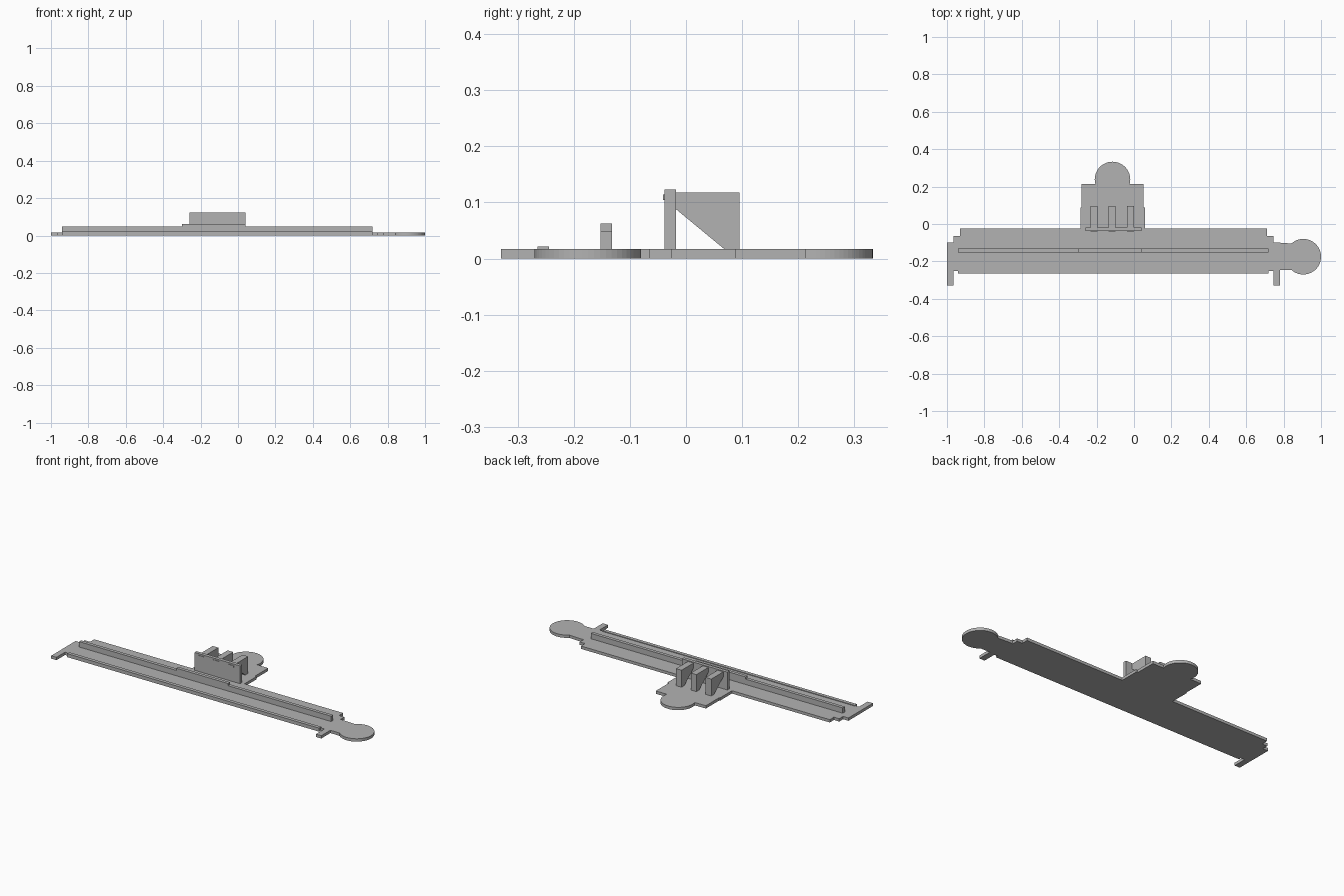
import bpy, bmesh
from math import sin, cos, radians
from mathutils import Vector

cube = bpy.data.objects.get("Cube")
if cube:
    bpy.data.objects.remove(cube, do_unlink=True)

grey = bpy.data.materials.new("plain grey")
grey.use_nodes = True
COLOUR = (0.45, 0.45, 0.45, 1)
grey.diffuse_color = COLOUR
grey.node_tree.nodes["Principled BSDF"].inputs["Base Color"].default_value = COLOUR


def extrude(name, points, offset):
    """Solid made by sweeping a flat outline along an offset."""
    bm = bmesh.new()
    face = bm.faces.new([bm.verts.new(p) for p in points])
    new = bmesh.ops.extrude_face_region(bm, geom=[face])["geom"]
    bmesh.ops.translate(bm, vec=Vector(offset),
                        verts=[v for v in new if isinstance(v, bmesh.types.BMVert)])
    bmesh.ops.recalc_face_normals(bm, faces=bm.faces)
    mesh = bpy.data.meshes.new(name)
    bm.to_mesh(mesh)
    bm.free()
    mesh.materials.append(grey)
    obj = bpy.data.objects.new(name, mesh)
    bpy.context.collection.objects.link(obj)
    return obj


def box(name, x, y, z):
    corners = [(x[0], y[0], z[0]), (x[1], y[0], z[0]), (x[1], y[1], z[0]), (x[0], y[1], z[0])]
    return extrude(name, corners, (0, 0, z[1] - z[0]))


def arc(cx, cy, r, start, end, steps=40):
    angles = [radians(start + (end - start) * i / steps) for i in range(steps + 1)]
    return [(cx + r * cos(a), cy + r * sin(a)) for a in angles]


# Flat base: long platform with stepped ends, two legs and two round lobes
TOP = 0.017
outline = [(-1, -0.33), (-0.965, -0.33), (-0.965, -0.25), (-0.94, -0.25),
           (0.72, -0.25), (0.745, -0.25), (0.745, -0.33), (0.78, -0.33), (0.78, -0.245)]
outline += arc(0.905, -0.175, 0.095, -132, 132)
outline += [(0.78, -0.1), (0.745, -0.1), (0.745, -0.064), (0.71, -0.064), (0.71, -0.025),
            (0.06, -0.025), (0.06, 0.088), (0.05, 0.088), (0.05, 0.213)]
outline += arc(-0.115, 0.238, 0.095, -15, 195)
outline += [(-0.28, 0.213), (-0.28, 0.088), (-0.285, 0.088), (-0.285, -0.025),
            (-0.93, -0.025), (-0.93, -0.064), (-0.965, -0.064), (-0.965, -0.1), (-1, -0.1)]
base = extrude("base_plate", [(x, y, 0) for x, y in outline], (0, 0, TOP))

# Low lip along the front edge
box("front_lip", (-0.94, 0.72), (-0.265, -0.244), (0, 0.021))

# Long rail with a raised middle length
rail = [(-0.94, TOP), (0.72, TOP), (0.72, 0.049), (0.04, 0.049), (0.04, 0.062),
        (-0.3, 0.062), (-0.3, 0.049), (-0.94, 0.049)]
extrude("long_rail", [(x, -0.152, z) for x, z in rail], (0, 0.02, 0))

# Upright panel held by three brackets, each with a tab through the panel
box("upright_panel", (-0.26, 0.04), (-0.038, -0.018), (TOP, 0.123))
side = [(-0.018, 0.118), (0.095, 0.118), (0.095, TOP), (0.068, TOP), (-0.018, 0.088)]
for i, x in enumerate((-0.233, -0.135, -0.037)):
    extrude(f"bracket_{i + 1}", [(x, y, z) for y, z in side], (0.037, 0, 0))
    box(f"bracket_tab_{i + 1}", (x, x + 0.037), (-0.041, -0.037), (0.104, 0.114))
